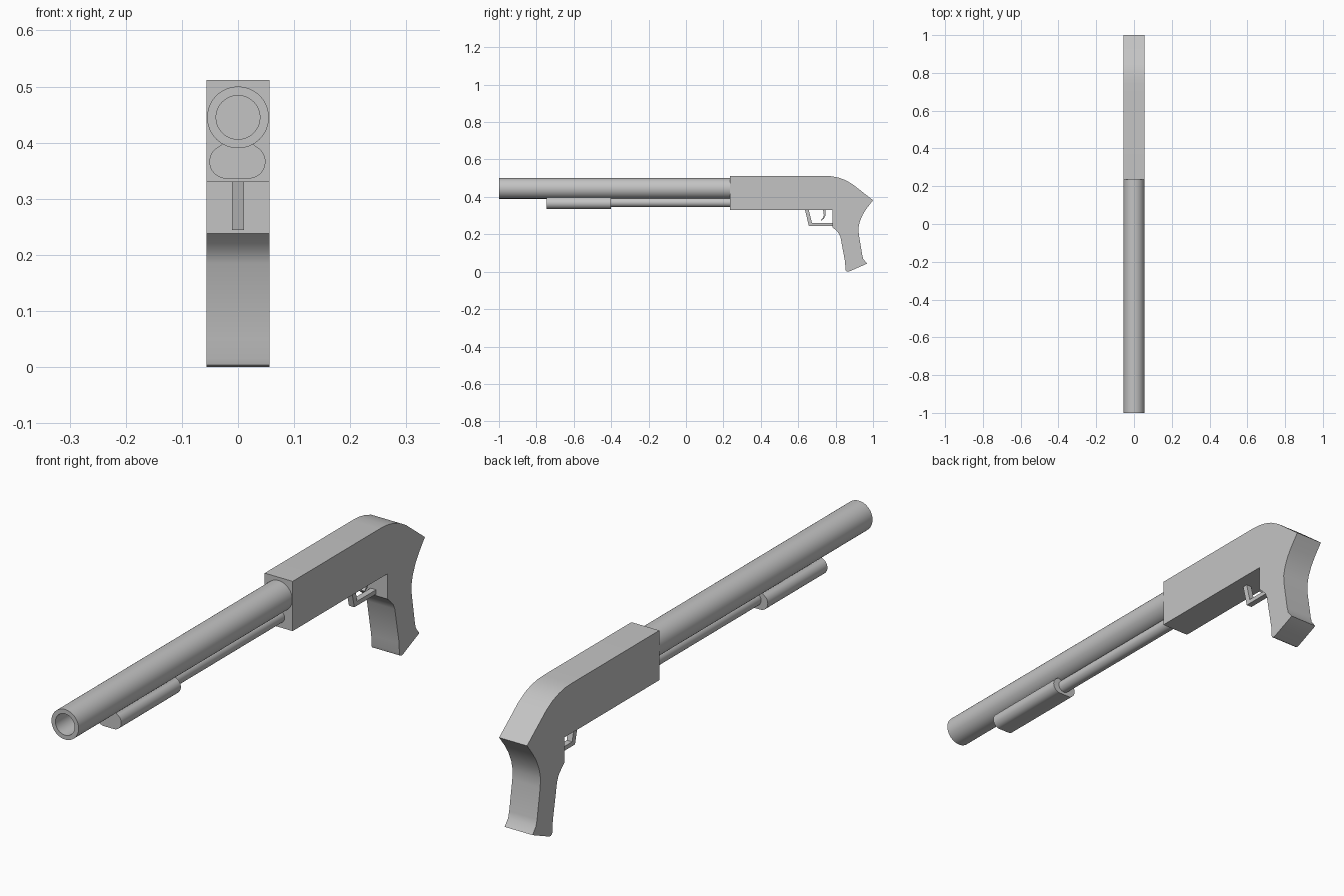
import bpy
import bmesh
from math import cos, sin, pi, radians

cube = bpy.data.objects.get("Cube")
if cube:
    bpy.data.objects.remove(cube, do_unlink=True)

grey = bpy.data.materials.new("plain grey")
grey.use_nodes = True
grey.diffuse_color = (0.55, 0.55, 0.55, 1)
grey.node_tree.nodes["Principled BSDF"].inputs["Base Color"].default_value = (0.55, 0.55, 0.55, 1)


def finish(name, bm, angle=30):
    """Turn a bmesh into a shaded object with the grey material."""
    bmesh.ops.recalc_face_normals(bm, faces=bm.faces)
    mesh = bpy.data.meshes.new(name)
    bm.to_mesh(mesh)
    bm.free()
    mesh.materials.append(grey)
    obj = bpy.data.objects.new(name, mesh)
    bpy.context.collection.objects.link(obj)
    bpy.ops.object.select_all(action='DESELECT')
    obj.select_set(True)
    bpy.context.view_layer.objects.active = obj
    bpy.ops.object.shade_smooth_by_angle(angle=radians(angle))
    return obj


def extrude(name, points, move):
    """Extrude a closed outline of 3D points along a vector."""
    bm = bmesh.new()
    face = bm.faces.new([bm.verts.new(p) for p in points])
    new = bmesh.ops.extrude_face_region(bm, geom=[face])["geom"]
    bmesh.ops.translate(bm, vec=move, verts=[v for v in new if isinstance(v, bmesh.types.BMVert)])
    return finish(name, bm)


def side_plate(name, outline, width):
    """Plate with a (y, z) outline, centred across x."""
    return extrude(name, [(-width / 2, y, z) for y, z in outline], (width, 0, 0))


def arc(cx, cz, r, start, end, steps):
    angles = [radians(start + (end - start) * i / steps) for i in range(steps + 1)]
    return [(cx + r * cos(a), cz + r * sin(a)) for a in angles]


def lathe(name, profile, z, sides=64):
    """Revolve a (radius, y) profile about a lengthwise axis at height z."""
    bm = bmesh.new()
    rings = []
    for r, y in profile:
        rings.append([bm.verts.new((r * cos(2 * pi * i / sides), y, z + r * sin(2 * pi * i / sides)))
                      for i in range(sides)])
    for a, b in zip(rings, rings[1:]):
        for i in range(sides):
            j = (i + 1) % sides
            bm.faces.new((a[i], a[j], b[j], b[i]))
    for ring in (rings[0], rings[-1]):
        bm.faces.new(ring)
    return finish(name, bm)


# Hollow barrel with a deep bore
lathe("barrel", [(0.055, 0.25), (0.055, -1), (0.039, -1), (0.039, 0.22)], 0.445)

# Rod beneath the barrel
lathe("slide_rod", [(0.024, 0.25), (0.024, -0.42)], 0.37, 40)

# Sliding foregrip: two rounded lobes, hollowed on top to fit the barrel
section = (arc(0.019, 0.366, 0.03, -90, 65, 16)
           + arc(0, 0.445, 0.054, -60, -120, 12)
           + arc(-0.021, 0.366, 0.03, 115, 270, 16))
extrude("foregrip", [(x, -0.745, z) for x, z in section], (0, 0.345, 0))

# Receiver and grip in one silhouette
body = [(0.235, 0.33), (0.235, 0.512), (0.74, 0.512), (0.78, 0.51), (0.815, 0.503),
        (0.85, 0.491), (0.89, 0.468), (1.0, 0.382), (0.965, 0.337), (0.945, 0.305),
        (0.93, 0.27), (0.922, 0.235), (0.924, 0.2), (0.942, 0.09), (0.948, 0.068),
        (0.968, 0.043), (0.872, 0.001), (0.862, 0), (0.855, 0.004), (0.852, 0.015),
        (0.851, 0.05), (0.826, 0.185), (0.817, 0.205), (0.803, 0.22), (0.783, 0.238),
        (0.783, 0.33)]
side_plate("receiver_and_grip", body, 0.113)

# Trigger guard
guard = [(0.635, 0.335), (0.657, 0.244), (0.79, 0.244), (0.79, 0.26), (0.674, 0.26),
         (0.655, 0.335)]
side_plate("trigger_guard", guard, 0.022)

# Curved trigger
trigger = [(0.732, 0.335), (0.746, 0.335), (0.745, 0.3), (0.738, 0.284), (0.724, 0.272),
           (0.722, 0.277), (0.732, 0.289), (0.737, 0.303)]
side_plate("trigger", trigger, 0.014)
